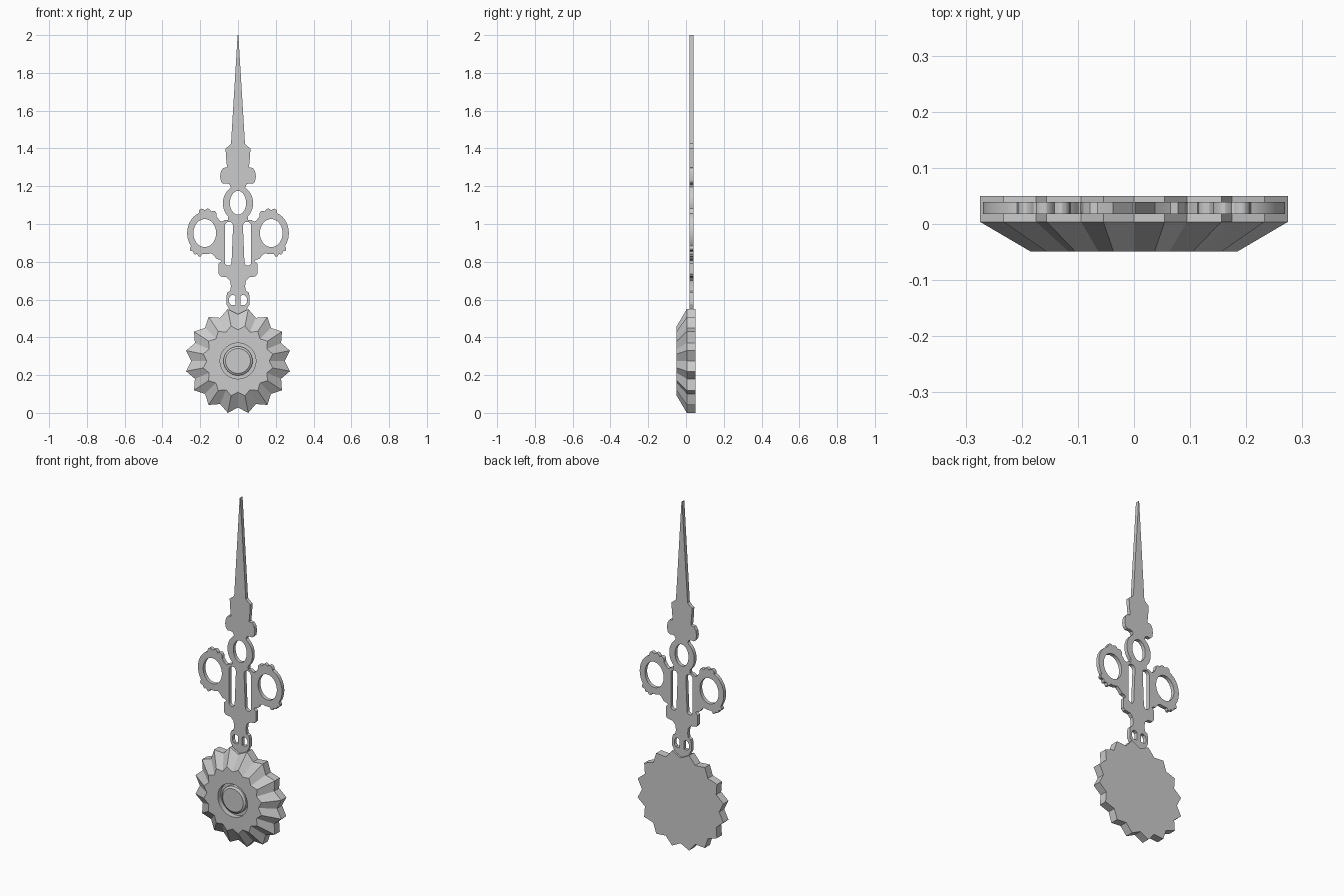
import bpy, bmesh
from math import sin, cos, pi, radians

if "Cube" in bpy.data.objects:
    bpy.data.objects.remove(bpy.data.objects["Cube"])

CZ = 0.275  # height of the hub centre


def ellipse(cx, cz, rx, rz, a0, a1, n, bump=lambda a: 1.0):
    pts = []
    for i in range(n + 1):
        a = a0 + (a1 - a0) * i / n
        f = bump(a)
        pts.append((cx + rx * f * cos(radians(a)), cz + rz * f * sin(radians(a))))
    return pts


def mirror(pts):
    return [(-x, z) for x, z in pts]


def scallops(a):
    # small beads on the top and lower outer edge of each side ring
    for lo, hi in ((70, 127), (-80, -38)):
        if lo < a < hi:
            return 1.03 + 0.14 * abs(sin(3 * pi * (a - lo) / (hi - lo))) ** 0.6
    return 1.0


def slot(x0t, x0b, x1, z0, z1, n=8):
    # round-ended slot whose inner edge leans slightly
    def end(xa, xb, z, a0):
        c, r = (xa + xb) / 2, (xb - xa) / 2
        return ellipse(c, z - r if a0 == 0 else z + r, r, r, a0, a0 + 180, n)
    return end(x0t, x1, z1, 0) + end(x0b, x1, z0, 180)


# Pierced hand: right half of the outline from the tip down
half = [(0.002, 2.0), (0.037, 1.425), (0.05, 1.412), (0.066, 1.4), (0.063, 1.35),
        (0.058, 1.30), (0.078, 1.297), (0.09, 1.28), (0.095, 1.25), (0.09, 1.225),
        (0.078, 1.213), (0.06, 1.215), (0.045, 1.21), (0.038, 1.195)]
half += ellipse(0, 1.11, 0.08, 0.092, 55, -50, 14)
half += [(0.053, 1.022), (0.07, 1.022), (0.085, 1.012), (0.098, 1.018)]
half += ellipse(0.174, 0.952, 0.095, 0.112, 136, -108, 80, scallops)
half += [(0.13, 0.836), (0.113, 0.815), (0.095, 0.81), (0.088, 0.803), (0.102, 0.79),
         (0.102, 0.735), (0.092, 0.722), (0.06, 0.718), (0.042, 0.70), (0.037, 0.67),
         (0.042, 0.645), (0.056, 0.638), (0.061, 0.62), (0.061, 0.575),
         (0.045, 0.545), (0.04, 0.48)]
outline = half + mirror(half)[::-1]

# Openings
side_holes = [ellipse(0.176, 0.952, 0.06, 0.074, 0, 352.5, 47),
              slot(0.026, 0.034, 0.070, 0.78, 1.012),
              [(0.013, 0.572), (0.038, 0.572), (0.047, 0.585), (0.047, 0.608),
               (0.038, 0.622), (0.025, 0.625), (0.013, 0.618)]]
holes = [ellipse(0, 1.112, 0.043, 0.063, 0, 352.5, 47)]
for h in side_holes:
    holes += [h, mirror(h)]

cu = bpy.data.curves.new("clock_hand", 'CURVE')
cu.dimensions = '2D'
cu.fill_mode = 'BOTH'
cu.extrude = 0.0105
for loop in [outline] + holes:
    sp = cu.splines.new('POLY')
    sp.points.add(len(loop) - 1)
    for p, (x, z) in zip(sp.points, loop):
        p.co = (x, z, 0, 1)
    sp.use_cyclic_u = True
hand = bpy.data.objects.new("clock_hand", cu)
bpy.context.collection.objects.link(hand)
hand.rotation_euler = (pi / 2, 0, 0)
hand.location = (0, 0.0285, 0)
bpy.context.view_layer.objects.active = hand
hand.select_set(True)
bpy.ops.object.convert(target='MESH')
bm = bmesh.new()
bm.from_mesh(hand.data)
bmesh.ops.remove_doubles(bm, verts=bm.verts, dist=1e-5)
bmesh.ops.recalc_face_normals(bm, faces=bm.faces)
bm.to_mesh(hand.data)
bm.free()
bpy.ops.object.shade_smooth_by_angle(angle=radians(25))
hand.select_set(False)

# Fluted hub: rings of (y, tooth radius, notch radius), back to front, with recess and boss
profile = [(0.05, 0.28, 0.247), (0.004, 0.28, 0.247), (-0.049, 0.188, 0.165),
           (-0.049, 0.095, 0.095), (-0.02, 0.095, 0.095), (-0.02, 0.077, 0.077),
           (-0.038, 0.077, 0.077), (-0.046, 0.066, 0.066)]
N = 32
bm = bmesh.new()
rings = []
for y, rt, rn in profile:
    ring = []
    for k in range(N):
        r = rt if k % 2 else rn
        a = 2 * pi * k / N
        ring.append(bm.verts.new((r * cos(a), y, CZ + r * sin(a))))
    rings.append(ring)
for a, b in zip(rings, rings[1:]):
    for k in range(N):
        j = (k + 1) % N
        bm.faces.new((a[k], a[j], b[j], b[k]))
bm.faces.new(rings[0])
bm.faces.new(rings[-1])
bmesh.ops.recalc_face_normals(bm, faces=bm.faces)
me = bpy.data.meshes.new("fluted_hub")
bm.to_mesh(me)
bm.free()
hub = bpy.data.objects.new("fluted_hub", me)
bpy.context.collection.objects.link(hub)
bpy.context.view_layer.objects.active = hub
hub.select_set(True)
bpy.ops.object.shade_smooth_by_angle(angle=radians(14))
